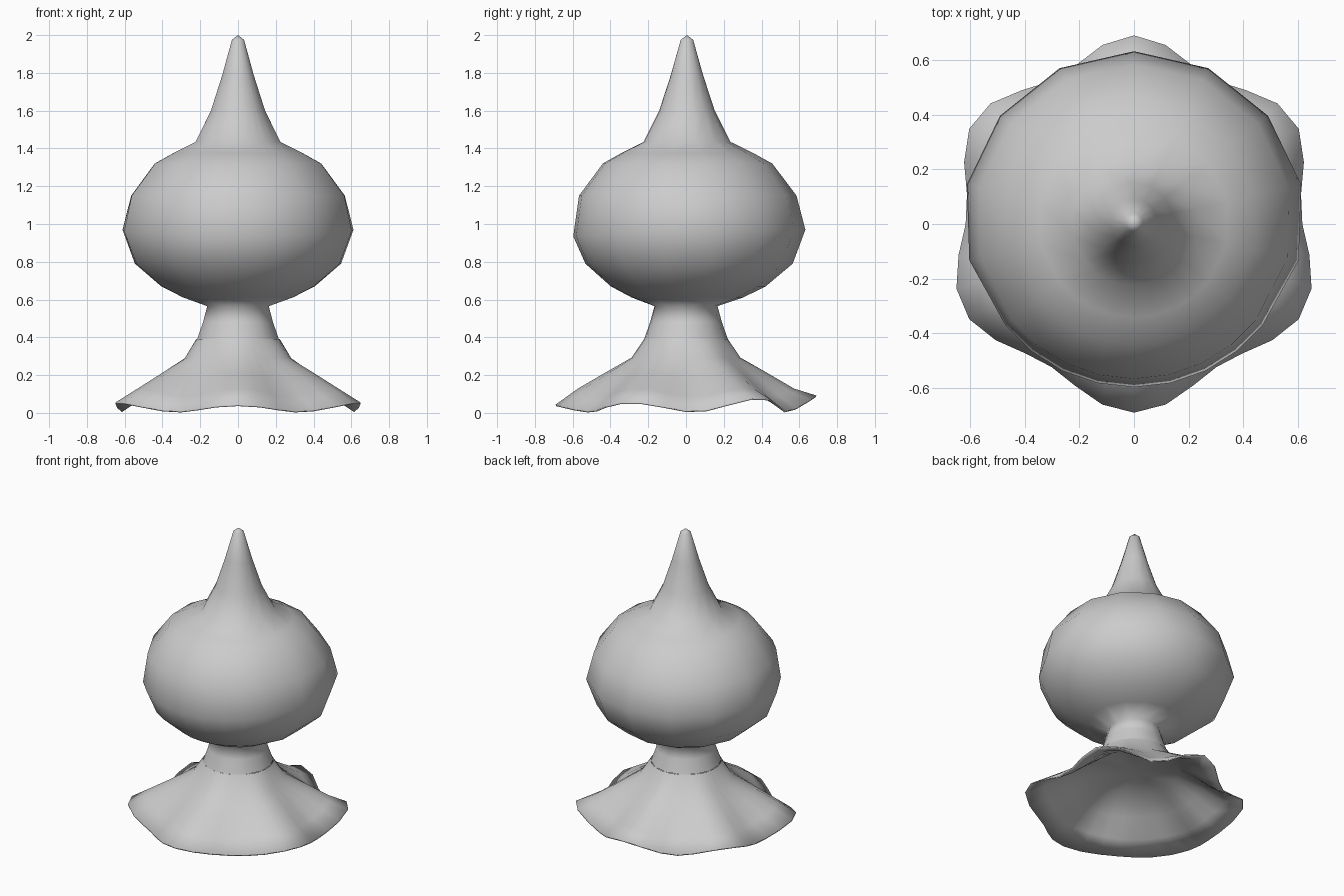
import bpy, bmesh, math

if "Cube" in bpy.data.objects:
    bpy.data.objects.remove(bpy.data.objects["Cube"])

grey = bpy.data.materials.new("plain_grey")
grey.diffuse_color = (0.6, 0.6, 0.6, 1)
grey.use_nodes = True
grey.node_tree.nodes["Principled BSDF"].inputs["Base Color"].default_value = grey.diffuse_color


def lathe(name, rings, angles, point, tip):
    """Sweep rings around z and close the last one to a tip; point(ring, angle) gives each vertex."""
    bm = bmesh.new()
    rows = [[bm.verts.new(point(r, a)) for a in angles] for r in rings]
    n = len(angles)
    for low, high in zip(rows, rows[1:]):
        for i in range(n):
            j = (i + 1) % n
            bm.faces.new((low[i], low[j], high[j], high[i]))
    end = bm.verts.new(tip)
    for i in range(n):
        bm.faces.new((rows[-1][i], rows[-1][(i + 1) % n], end))
    for f in bm.faces:
        f.smooth = True
    mesh = bpy.data.meshes.new(name)
    bm.to_mesh(mesh)
    bm.free()
    mesh.materials.append(grey)
    obj = bpy.data.objects.new(name, mesh)
    bpy.context.collection.objects.link(obj)
    return obj


# Neck, round head and pointed top: (radius, height) from neck to tip
head_profile = [(0.222, 0.39), (0.19, 0.48), (0.167, 0.565), (0.30, 0.612),
                (0.417, 0.67), (0.56, 0.79), (0.627, 0.97), (0.58, 1.15),
                (0.452, 1.32), (0.35, 1.376), (0.23, 1.435), (0.147, 1.60),
                (0.085, 1.79), (0.033, 1.975)]

# Fourteen sides at the back, twice as many across the front
step = math.tau / 14
head_angles = []
for k in range(14):
    a = math.pi / 2 + k * step
    head_angles.append(a)
    if math.sin(a + step / 2) < -0.7:
        head_angles.append(a + step / 2)


def head_point(ring, a):
    r, z = ring
    if z < 0.6:
        return (r * math.cos(a), r * math.sin(a), z)
    front = max(0, -math.sin(a))
    amount = 0.04 if z < 1.1 else 0.015
    flat = 1 - amount * min(1, front * 1.6) * min(1, max(0, (r - 0.17) / 0.3))
    # the front of the face bulges slightly lower than the back
    drop = 0.035 * front if abs(z - 0.97) < 0.01 else 0
    return (r * flat * math.cos(a), r * flat * math.sin(a) + 0.005, z - drop)


lathe("head", head_profile, head_angles, head_point, (0, 0.005, 2.0))

# Flared cloak with six ripples, from neck down to hem, then its thin lining
# and closed underside: (radius, height, ripple strength, height above hem)
cloak_profile = [(0.222, 0.39, 0.0, None), (0.285, 0.29, 0.08, None),
                 (0.42, 0.195, 0.4, None), (0.54, 0.107, 0.72, None),
                 (0.645, 0.0, 1.0, 0.008), (0.643, 0.0, 1.0, 0.0),
                 (0.535, 0.092, 0.72, None), (0.41, 0.18, 0.4, None),
                 (0.275, 0.268, 0.05, None)]


def cloak_point(ring, a):
    r, z, w, lift = ring
    wave = math.cos(6 * (a - math.radians(4) * math.cos(a) - math.pi / 2))
    radius = r + w * (0.045 * wave + 0.012 * math.cos(a) ** 2)
    if lift is None:
        height = z + w * 0.03 * wave
    else:
        crest = 0.058 + 0.024 * math.sin(a)
        height = lift + 0.002 + crest * (0.5 + 0.5 * wave)
    return (radius * math.cos(a), radius * math.sin(a), height)


cloak = lathe("cloak", cloak_profile, [math.radians(10 * k) for k in range(36)],
              cloak_point, (0, 0, 0.28))
cloak.data.flip_normals()
